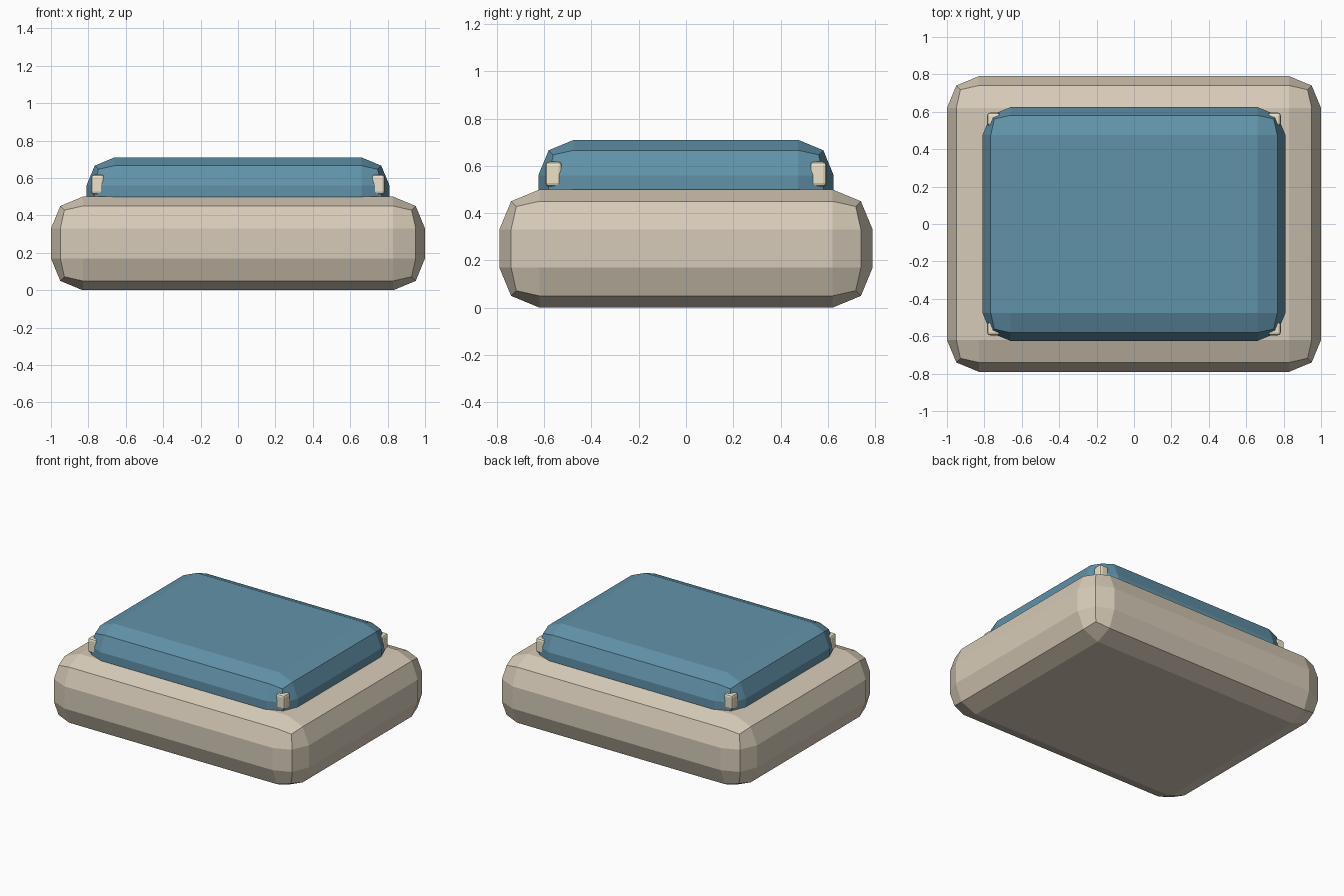
import bpy

if "Cube" in bpy.data.objects:
    bpy.data.objects.remove(bpy.data.objects["Cube"])


def material(name, color):
    m = bpy.data.materials.new(name)
    m.diffuse_color = color
    m.use_nodes = True
    m.node_tree.nodes["Principled BSDF"].inputs["Base Color"].default_value = m.diffuse_color
    return m


def rounded_box(name, size, center, bevel, mat):
    bpy.ops.mesh.primitive_cube_add(size=1, location=center)
    ob = bpy.context.object
    ob.name = name
    ob.scale = size
    bpy.ops.object.transform_apply(location=False, rotation=False, scale=True)
    mod = ob.modifiers.new("rounded edges", 'BEVEL')
    mod.width = bevel
    mod.segments = 2
    ob.data.materials.append(mat)
    return ob


beige = material("beige", (0.68, 0.60, 0.48, 1))
cream = material("cream", (0.85, 0.76, 0.58, 1))
blue = material("blue", (0.12, 0.29, 0.40, 1))

# Thick base block
rounded_box("base", (2.0, 1.58, 0.5), (0, 0, 0.25), 0.17, beige)

# Cushion partly sunk into the base
rounded_box("cushion", (1.62, 1.25, 0.36), (0, 0, 0.53), 0.15, blue)

# Small studs poking out of the cushion corners
for sx in (-1, 1):
    for sy in (-1, 1):
        rounded_box("corner_stud", (0.07, 0.07, 0.105),
                    (sx * 0.75, sy * 0.56, 0.565), 0.015, cream)
